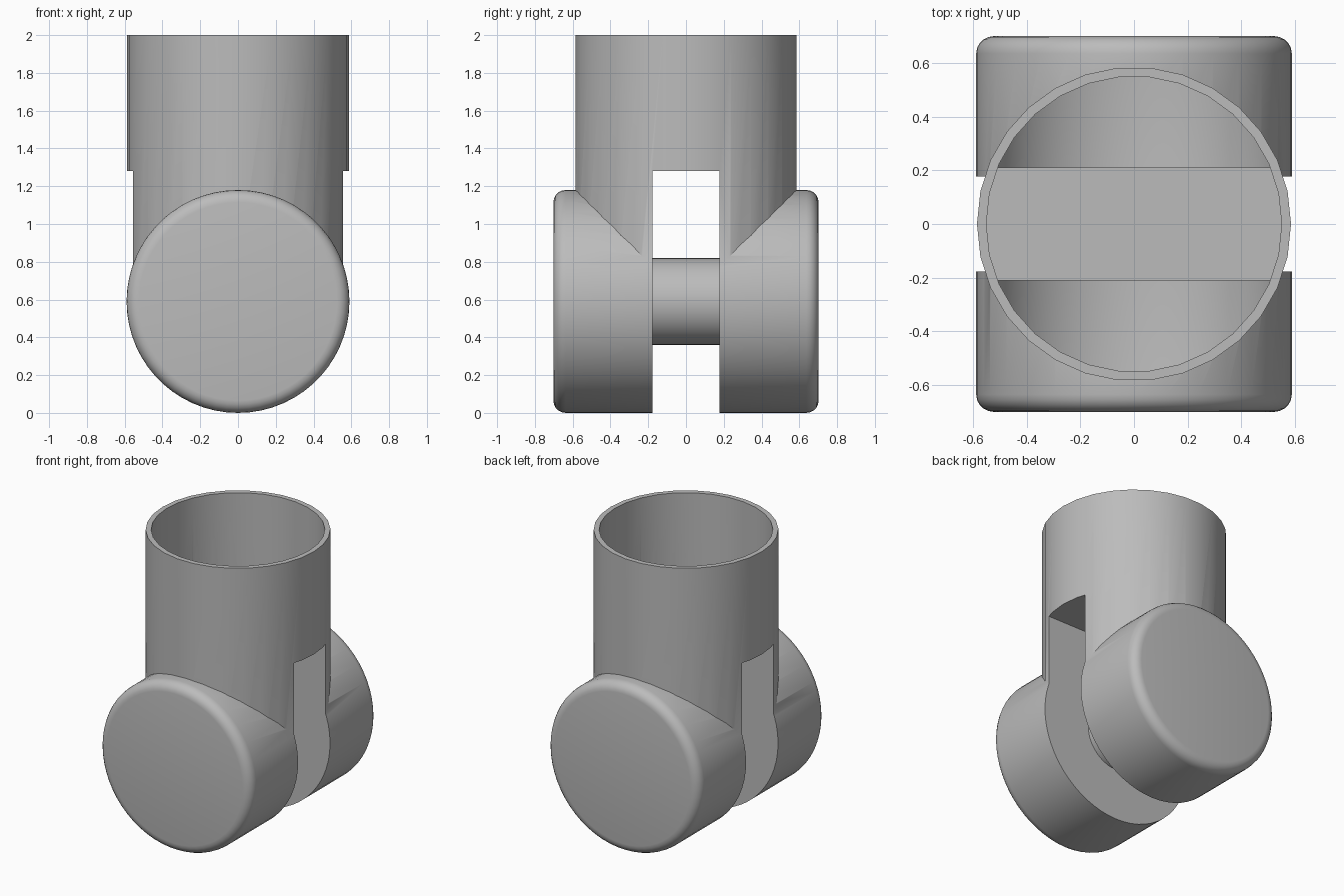
import bpy, bmesh, math
from mathutils import Matrix, Vector

if "Cube" in bpy.data.objects:
    bpy.data.objects.remove(bpy.data.objects["Cube"], do_unlink=True)

HUB_Z = 0.59      # height of the hinge axis
HUB_R = 0.59      # hinge drum radius
TUBE_R = 0.587    # upright tube radius
WALL = 0.035      # shell thickness
SLOT = 0.177      # half width of the slot
SLOT_TOP = 1.28

grey = bpy.data.materials.new("plain grey")
grey.use_nodes = True
colour = (0.5, 0.5, 0.5, 1)
grey.diffuse_color = colour
grey.node_tree.nodes["Principled BSDF"].inputs["Base Color"].default_value = colour


def finish(bm, name):
    mesh = bpy.data.meshes.new(name)
    bmesh.ops.recalc_face_normals(bm, faces=bm.faces)
    bm.to_mesh(mesh)
    bm.free()
    mesh.materials.append(grey)
    obj = bpy.data.objects.new(name, mesh)
    bpy.context.collection.objects.link(obj)
    return obj


def upright(name, radius, z0, z1, sides=30):
    bm = bmesh.new()
    bmesh.ops.create_cone(bm, cap_ends=True, segments=sides, radius1=radius, radius2=radius,
                          depth=z1 - z0, matrix=Matrix.Translation((0, 0, (z0 + z1) / 2))
                          @ Matrix.Rotation(math.pi / 2, 4, 'Z'))
    return finish(bm, name)


def drum(name, radius, half, rounding=0, sides=60):
    bm = bmesh.new()
    bmesh.ops.create_cone(bm, cap_ends=True, segments=sides, radius1=radius, radius2=radius,
                          depth=2 * half)
    if rounding:
        rims = [e for e in bm.edges if abs(e.verts[0].co.z - e.verts[1].co.z) < 1e-4]
        bmesh.ops.bevel(bm, geom=rims, offset=rounding, segments=5, profile=0.5,
                        affect='EDGES')
    bmesh.ops.transform(bm, verts=bm.verts, matrix=Matrix.Translation((0, 0, HUB_Z))
                        @ Matrix.Rotation(math.pi / 2, 4, 'X'))
    return finish(bm, name)


def block(name, half_y, top):
    bm = bmesh.new()
    bmesh.ops.create_cube(bm, size=1, matrix=Matrix.Translation((0, 0, (top - 0.2) / 2))
                          @ Matrix.Diagonal((2, 2 * half_y, top + 0.2, 1)))
    return finish(bm, name)


def combine(target, tool, operation):
    bpy.context.view_layer.objects.active = target
    mod = target.modifiers.new("cut", 'BOOLEAN')
    mod.operation, mod.solver, mod.object = operation, 'EXACT', tool
    bpy.ops.object.modifier_apply(modifier=mod.name)
    bpy.data.objects.remove(tool, do_unlink=True)


# Outer body: upright tube merged with the hinge drum
body = drum("hinge_body", HUB_R, 0.702, 0.065)
combine(body, upright("tube", TUBE_R, 0.605, 2.0), 'UNION')

# Hollow interior, leaving walls around the slot
hollow = drum("hollow", HUB_R - WALL, 0.702 - WALL, 0.03)
combine(hollow, upright("bore", TUBE_R - WALL, 0.615, 2.1), 'UNION')
combine(hollow, block("slot_wall", SLOT + WALL, SLOT_TOP + WALL), 'DIFFERENCE')
combine(body, hollow, 'DIFFERENCE')

# Slot through the lower half
combine(body, block("slot", SLOT, SLOT_TOP), 'DIFFERENCE')

# Hinge pin across the slot
pin = drum("hinge_pin", 0.23, SLOT + 0.01, sides=40)

for obj in (body, pin):
    bpy.ops.object.select_all(action='DESELECT')
    obj.select_set(True)
    bpy.context.view_layer.objects.active = obj
    bpy.ops.object.shade_smooth_by_angle(angle=math.radians(30))
